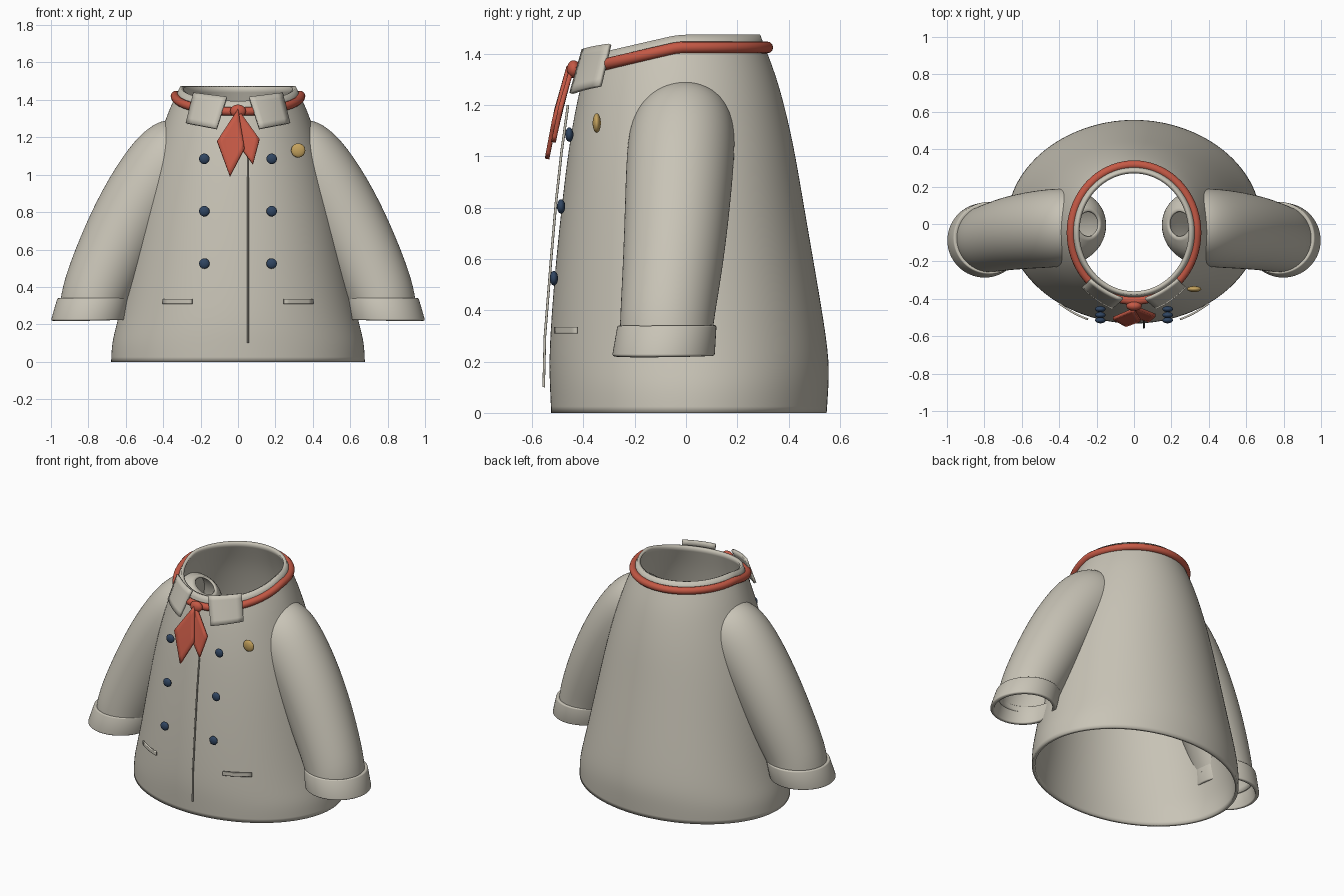
import bpy
from math import sin, cos, pi
from mathutils import Vector

if "Cube" in bpy.data.objects:
    bpy.data.objects.remove(bpy.data.objects["Cube"], do_unlink=True)


def material(name, r, g, b):
    m = bpy.data.materials.new(name)
    m.use_nodes = True
    m.diffuse_color = (r, g, b, 1)
    bsdf = next(n for n in m.node_tree.nodes if n.type == 'BSDF_PRINCIPLED')
    bsdf.inputs["Base Color"].default_value = (r, g, b, 1)
    bsdf.inputs["Roughness"].default_value = 0.8
    return m


CLOTH = material("beige cloth", 0.58, 0.55, 0.47)
RED = material("red trim", 0.56, 0.10, 0.06)
NAVY = material("navy button", 0.03, 0.06, 0.12)
GOLD = material("gold badge", 0.55, 0.36, 0.11)


def smooth(ob, angle=40):
    bpy.ops.object.select_all(action='DESELECT')
    ob.select_set(True)
    bpy.context.view_layer.objects.active = ob
    bpy.ops.object.shade_smooth_by_angle(angle=angle * pi / 180)


def mesh(name, verts, faces, mat):
    me = bpy.data.meshes.new(name)
    me.from_pydata(verts, [], faces)
    me.materials.append(mat)
    ob = bpy.data.objects.new(name, me)
    bpy.context.collection.objects.link(ob)
    return ob


def modify(ob, kind, **settings):
    mod = ob.modifiers.new(kind.lower(), kind)
    for key, value in settings.items():
        setattr(mod, key, value)


def loft(name, rings, mat):
    """Skin open tube through equal rings, counter-clockwise, bottom to top."""
    n = len(rings[0])
    faces = [(k * n + i, k * n + (i + 1) % n, (k + 1) * n + (i + 1) % n, (k + 1) * n + i)
             for k in range(len(rings) - 1) for i in range(n)]
    return mesh(name, [p for r in rings for p in r], faces, mat)


def angles(n):
    return [2 * pi * i / n for i in range(n)]


def neck_drop(y):
    return 0.23 * max(0, -y - 0.03)


def oval(z, rx, front, back, n, drop):
    pts = []
    for a in angles(n):
        y = (front + back) / 2 + (back - front) / 2 * sin(a)
        pts.append((rx * cos(a), y, z - drop * neck_drop(y)))
    return pts


# Jacket body: height, half width, front and back depth
BODY = [(0, .68, -.527, .55), (.1, .677, -.532, .557), (.2, .65, -.535, .56),
        (.35, .615, -.528, .54), (.6, .565, -.508, .497), (.83, .52, -.483, .457),
        (1.05, .465, -.458, .42), (1.25, .405, -.43, .372), (1.36, .365, -.41, .335),
        (1.475, .31, -.38, .29)]
body = loft("jacket_body", [oval(*row, 48, min(1, max(0, (row[0] - 1) / .4)))
                            for row in BODY], CLOTH)
modify(body, 'SUBSURF', levels=2, render_levels=2)
modify(body, 'SOLIDIFY', thickness=.02, offset=-1)
smooth(body)

# Sleeves: centre line and radius, cuff end up to the small hole at the shoulder
ARM = [((.772, -.077, .3), .182), ((.765, -.075, .36), .184), ((.67, -.05, .58), .197),
       ((.55, -.032, .82), .207), ((.41, -.02, 1.03), .213), ((.315, -.012, 1.135), .202),
       ((.265, -.005, 1.215), .15), ((.24, 0, 1.25), .07)]
centres = [Vector(c) for c, r in ARM]
rings = []
for k, (c, r) in enumerate(ARM):
    t = centres[min(k + 1, len(ARM) - 1)] - centres[max(k - 1, 0)]
    t = Vector((0, 0, 1)) if k == 0 else Vector((t.x, 0, t.z)).normalized()
    side = Vector((t.z, 0, -t.x))
    rings.append([Vector(c) + side * r * cos(a) + Vector((0, r * sin(a), 0))
                  for a in angles(28)])
sleeves = loft("sleeves", rings, CLOTH)
modify(sleeves, 'SUBSURF', levels=2, render_levels=2)
modify(sleeves, 'SOLIDIFY', thickness=.012, offset=-1)
modify(sleeves, 'MIRROR')
smooth(sleeves)

# Turned cuffs
cuffs = loft("cuffs", [[(x + r * cos(a), y + r * sin(a), z) for a in angles(64)]
                       for x, y, z, r in [(.8, -.088, .222, .2), (.772, -.074, .342, .193)]], CLOTH)
modify(cuffs, 'SOLIDIFY', thickness=.025, offset=-1)
modify(cuffs, 'BEVEL', width=.008, segments=3)
modify(cuffs, 'MIRROR')
smooth(cuffs)


def tube(name, points, radius, mat, cyclic):
    cu = bpy.data.curves.new(name, 'CURVE')
    cu.dimensions = '3D'
    cu.bevel_depth = radius
    cu.bevel_resolution = 4
    cu.use_fill_caps = True
    sp = cu.splines.new('POLY')
    sp.points.add(len(points) - 1)
    for p, co in zip(sp.points, points):
        p.co = (*co, 1)
    sp.use_cyclic_u = cyclic
    sp.use_smooth = True
    cu.materials.append(mat)
    ob = bpy.data.objects.new(name, cu)
    bpy.context.collection.objects.link(ob)
    return ob


# Red cord round the neck and the thin front seam
tube("neck_cord", oval(1.425, .337, -.41, .317, 72, 1), .023, RED, True)
tube("front_seam", [(.053, y, z) for y, z in
                    [(-.555, .1), (-.55, .3), (-.526, .6), (-.507, .82), (-.485, 1.02), (-.46, 1.2)]],
     .005, CLOTH, False)


def plate(name, corners, mat, thick, rows=6, bulge=0.0, mirror=False):
    """Four-cornered panel, gently arched towards the front."""
    a, b, c, d = [Vector(p) for p in corners]
    verts, faces = [], []
    for j in range(rows + 1):
        for i in range(rows + 1):
            u, v = i / rows, j / rows
            p = a.lerp(b, u).lerp(d.lerp(c, u), v)
            p.y -= bulge * 4 * u * (1 - u)
            verts.append(p)
    w = rows + 1
    for j in range(rows):
        for i in range(rows):
            faces.append((j * w + i, j * w + i + 1, (j + 1) * w + i + 1, (j + 1) * w + i))
    ob = mesh(name, verts, faces, mat)
    modify(ob, 'SOLIDIFY', thickness=thick, offset=0)
    if mirror:
        modify(ob, 'MIRROR')
    smooth(ob)
    return ob


# Collar flaps and pocket welts
plate("collar_flaps", [(.115, -.448, 1.245), (.275, -.335, 1.275),
                       (.235, -.297, 1.437), (.06, -.4, 1.415)], CLOTH, .016, bulge=.012, mirror=True)
plate("pocket_welts", [(.245, -.51, .31), (.4, -.425, .31),
                       (.4, -.425, .335), (.245, -.51, .335)], CLOTH, .01, bulge=.008, mirror=True)


# Neckerchief: two hanging kites whose depth follows the chest
def kerchief_y(z):
    return -.455 - .085 * min(1, max(0, (1.345 - z) / .35)) ** .75


def kite(name, outline, offset):
    plate(name, [(x, kerchief_y(z) + offset, z) for x, z in outline], RED, .018)


kite("neckerchief_right_tail", [(-.043, .99), (.035, 1.14), (0, 1.35), (-.112, 1.18)], -.002)
kite("neckerchief_left_tail", [(.08, 1.055), (.115, 1.19), (0, 1.35), (-.005, 1.17)], .012)


def ball(name, loc, size, mat):
    bpy.ops.mesh.primitive_uv_sphere_add(segments=24, ring_count=14, radius=1, location=loc,
                                         rotation=(pi / 2, 0, 0))
    ob = bpy.context.object
    ob.name = name
    ob.scale = size
    ob.data.materials.append(mat)
    smooth(ob, 60)


ball("neckerchief_knot", (0, -.438, 1.34), (.042, .035, .026), RED)

# Double row of buttons and the round badge
for y, z in [(-.515, .525), (-.487, .805), (-.455, 1.085)]:
    for name, x in [("right_button", -.18), ("left_button", .18)]:
        ball(name, (x, y, z), (.028, .028, .016), NAVY)
ball("badge", (.322, -.348, 1.13), (.038, .038, .016), GOLD)
